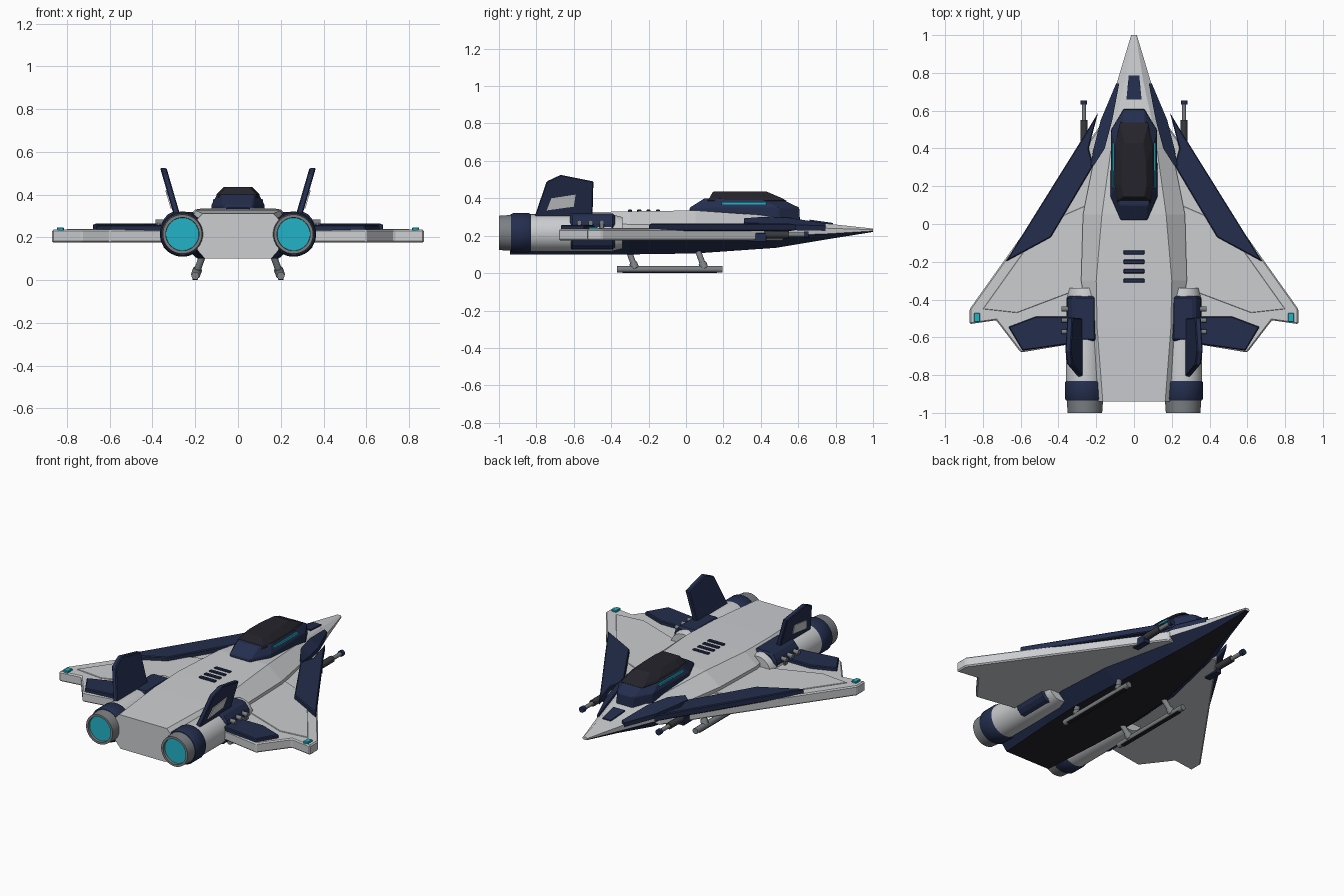
import bpy, bmesh, math
from mathutils import Vector

if "Cube" in bpy.data.objects:
    bpy.data.objects.remove(bpy.data.objects["Cube"], do_unlink=True)


def material(name, r, g, b):
    m = bpy.data.materials.new(name)
    m.use_nodes = True
    m.diffuse_color = (r, g, b, 1)
    m.node_tree.nodes["Principled BSDF"].inputs["Base Color"].default_value = (r, g, b, 1)
    return m


WHITE = material("pale_grey_paint", .6, .61, .63)
NAVY = material("navy_paint", .017, .027, .075)
GLASS = material("near_black", .018, .017, .024)
STEEL = material("steel_grey", .2, .215, .23)
DARK = material("dark_metal", .04, .042, .05)
TEAL = material("teal_glow", .015, .45, .57)


def loft(name, rings, mat, caps=True, mirror=False, bevel=0, smooth=False):
    """Skin a list of equal-length point rings into one object."""
    bm = bmesh.new()
    vs = [[bm.verts.new(p) for p in ring] for ring in rings]
    n = len(vs[0])
    for a, b in zip(vs, vs[1:]):
        for i in range(n):
            bm.faces.new((a[i], a[(i + 1) % n], b[(i + 1) % n], b[i]))
    if caps:
        bm.faces.new(vs[0][::-1])
        bm.faces.new(vs[-1])
    bmesh.ops.recalc_face_normals(bm, faces=bm.faces)
    me = bpy.data.meshes.new(name)
    bm.to_mesh(me)
    bm.free()
    me.materials.append(mat)
    ob = bpy.data.objects.new(name, me)
    bpy.context.collection.objects.link(ob)
    if smooth:
        bpy.ops.object.select_all(action='DESELECT')
        bpy.context.view_layer.objects.active = ob
        ob.select_set(True)
        bpy.ops.object.shade_smooth_by_angle(angle=math.radians(35))
    if bevel:
        mod = ob.modifiers.new("edge_bevel", 'BEVEL')
        mod.width, mod.segments, mod.limit_method = bevel, 1, 'ANGLE'
    if mirror:
        ob.modifiers.new("mirror", 'MIRROR')
    return ob


def plate(name, outline, z0, z1, mat, mirror=True, bevel=.005):
    rings = [[(x, y, z) for x, y in outline] for z in (z0, z1)]
    return loft(name, rings, mat, mirror=mirror, bevel=bevel)


def box(name, x0, x1, y0, y1, z0, z1, mat, mirror=True, bevel=.003):
    return plate(name, [(x0, y0), (x1, y0), (x1, y1), (x0, y1)], z0, z1, mat, mirror, bevel)


def circle(centre, axis, r, n):
    c, d = Vector(centre), Vector(axis).normalized()
    u = d.orthogonal().normalized()
    v = d.cross(u)
    return [c + r * (u * math.cos(t) + v * math.sin(t))
            for t in (2 * math.pi * i / n for i in range(n))]


def rod(name, a, b, r, mat, n=12):
    axis = Vector(b) - Vector(a)
    return loft(name, [circle(p, axis, r, n) for p in (a, b)], mat, mirror=True, smooth=True)


def lathe(name, profile, mat, caps=True):
    rings = [circle((.26, y, .215), (0, 1, 0), r, 28) for r, y in profile]
    return loft(name, rings, mat, caps, mirror=True, smooth=True)


# Hull: y, top half width, side half width, bottom half width, heights top to bottom
SECTIONS = [
    (-.94, .165, .19, .155, .312, .285, .14, .10),
    (-.55, .195, .24, .18, .325, .28, .16, .10),
    (-.30, .20, .28, .19, .33, .26, .18, .10),
    (.05, .17, .27, .17, .335, .26, .19, .105),
    (.48, .11, .185, .11, .305, .25, .20, .135),
    (.75, .05, .09, .05, .265, .24, .21, .18),
    (1.0, .01, .015, .01, .238, .232, .225, .22),
]
rings = []
for y, wt, wm, wb, zt, zu, zl, zb in SECTIONS:
    half = [(wt, zt), (wm, zu), (wm, zl), (wb, zb)]
    rings.append([(x, y, z) for x, z in half] + [(-x, y, z) for x, z in half[::-1]])
hull = loft("hull", rings, WHITE)
hull.data.materials.append(NAVY)
hull.data.materials.append(GLASS)
for f in hull.data.polygons:
    if abs(f.normal.y) < .9 and f.normal.z < -.2:
        f.material_index = 2 if f.normal.z < -.9 and abs(f.normal.x) < .05 else 1

# Wings with their raised panels
plate("wing", [(.1, .52), (.18, .52), (.87, -.45), (.87, -.53), (.73, -.51),
               (.6, -.68), (.36, -.64), (.1, -.6)], .175, .236, WHITE, bevel=.007)
plate("wing_panel", [(.8, -.45), (.48, 0), (.25, .1), (.25, -.33), (.62, -.47)],
      .23, .24, WHITE, bevel=.002)
plate("leading_edge_armour", [(.19, .59), (.25, .49), (.68, -.2), (.44, -.07),
                              (.215, .31), (.24, .4)], .225, .264, NAVY)
plate("wing_flap", [(.3, -.49), (.52, -.49), (.665, -.545), (.59, -.67), (.34, -.635)],
      .228, .257, NAVY)
box("wingtip_light", .815, .847, -.52, -.472, .23, .247, TEAL)

# Nose strips lying on the hull shoulders
strip = []
for y, xi, xo, zi, zo in [(.745, .078, .09, .258, .246), (.55, .115, .172, .288, .25),
                          (.4, .155, .21, .292, .258), (.31, .212, .226, .285, .262)]:
    strip.append([(xi, y, zi + .008), (xo + .004, y, zo + .008),
                  (xo + .004, y, zo - .02), (xi, y, zi - .02)])
loft("nose_strip", strip, NAVY, mirror=True)
nose = [[(s * w, y, z + dz) for s, w, y, z in
         ((-1, .04, .66, .28), (1, .04, .66, .28), (1, .028, .785, .262), (-1, .028, .785, .262))]
        for dz in (-.015, .006)]
loft("nose_plate", nose, NAVY)


# Cockpit fairing and canopy
def cockpit_ring(z, w, back, front, wb, wf):
    side = [(wb, back), (w, back + .13 * (front - back) / .3 * .5), (w * .97, front - .11),
            (wf, front)]
    return [(x, y, z) for x, y in side] + [(-x, y, z) for x, y in side[::-1]]


loft("cockpit_fairing", [cockpit_ring(.27, .125, .02, .61, .07, .055),
                         cockpit_ring(.35, .125, .02, .605, .07, .055),
                         cockpit_ring(.40, .098, .10, .50, .075, .06)], NAVY, bevel=.004)
loft("canopy_glass", [cockpit_ring(.385, .104, .11, .54, .09, .075),
                      cockpit_ring(.402, .1, .125, .51, .085, .07),
                      cockpit_ring(.436, .066, .145, .43, .055, .05)], GLASS, bevel=.003)
box("canopy_side_light", .09, .116, .19, .43, .366, .38, TEAL, bevel=.002)

# Back vents
for i in range(4):
    y = -.15 - .05 * i
    box("back_vent", -.055, .055, y - .011, y + .011, .31, .339, NAVY, mirror=False)

# Engines
lathe("engine_body", [(.085, -.34), (.1, -.4), (.1, -.84)], WHITE)
lathe("engine_band", [(.1, -.83), (.106, -.84), (.106, -.925), (.1, -.935)], NAVY)
lathe("nozzle", [(.097, -.93), (.092, -1), (.078, -1), (.074, -.95)], STEEL, caps=False)
lathe("nozzle_glow", [(.077, -.985), (.07, -.94), (.01, -.937)], TEAL)
box("nozzle_vane", .205, .305, -.965, -.93, .17, .232, WHITE)
intake = [(.2, .16), (.235, .125), (.32, .125), (.355, .16),
          (.355, .275), (.32, .318), (.2, .318)]
loft("engine_housing", [[(x, y, z) for x, z in intake] for y in (-.62, -.38)],
     NAVY, mirror=True, bevel=.012)
for y in (-.45, -.51, -.57):
    rod("housing_pipe", (.33, y, .27), (.385, y, .27), .013, STEEL)
    box("pipe_bracket", .365, .38, y - .012, y + .012, .236, .275, STEEL)


# Canted tail fins with a pale panel on the outer face
def canted(outline, lo, hi):
    return [[(.29 + (z - .32) * .29 + dx, y, z) for y, z in outline] for dx in (lo, hi)]


loft("tail_fin", canted([(-.81, .30), (-.745, .49), (-.67, .525), (-.495, .49), (-.5, .30)],
                        -.015, .015), NAVY, mirror=True, bevel=.005)
loft("fin_panel", canted([(-.745, .335), (-.72, .4), (-.59, .42), (-.6, .355)],
                         .01, .021), WHITE, mirror=True)

# Guns under the leading edges
rod("gun_body", (.265, .42, .205), (.265, .55, .205), .02, DARK)
rod("gun_barrel", (.265, .5, .205), (.265, .65, .205), .012, STEEL)
rod("gun_muzzle", (.265, .632, .205), (.265, .655, .205), .018, NAVY)
box("gun_mount", .245, .285, .33, .43, .165, .215, NAVY)

# Landing skids
rod("skid", (.2, -.37, .02), (.2, .195, .02), .018, STEEL)
box("skid_pad", .188, .212, -.34, .165, 0, .01, GLASS, bevel=.002)
for y, dy in ((-.31, .04), (.06, .04)):
    rod("skid_strut", (.16, y, .13), (.2, y + dy, .02), .016, STEEL)
    rod("skid_collar", (.188, y + dy * .7, .053), (.2, y + dy, .02), .022, STEEL)
